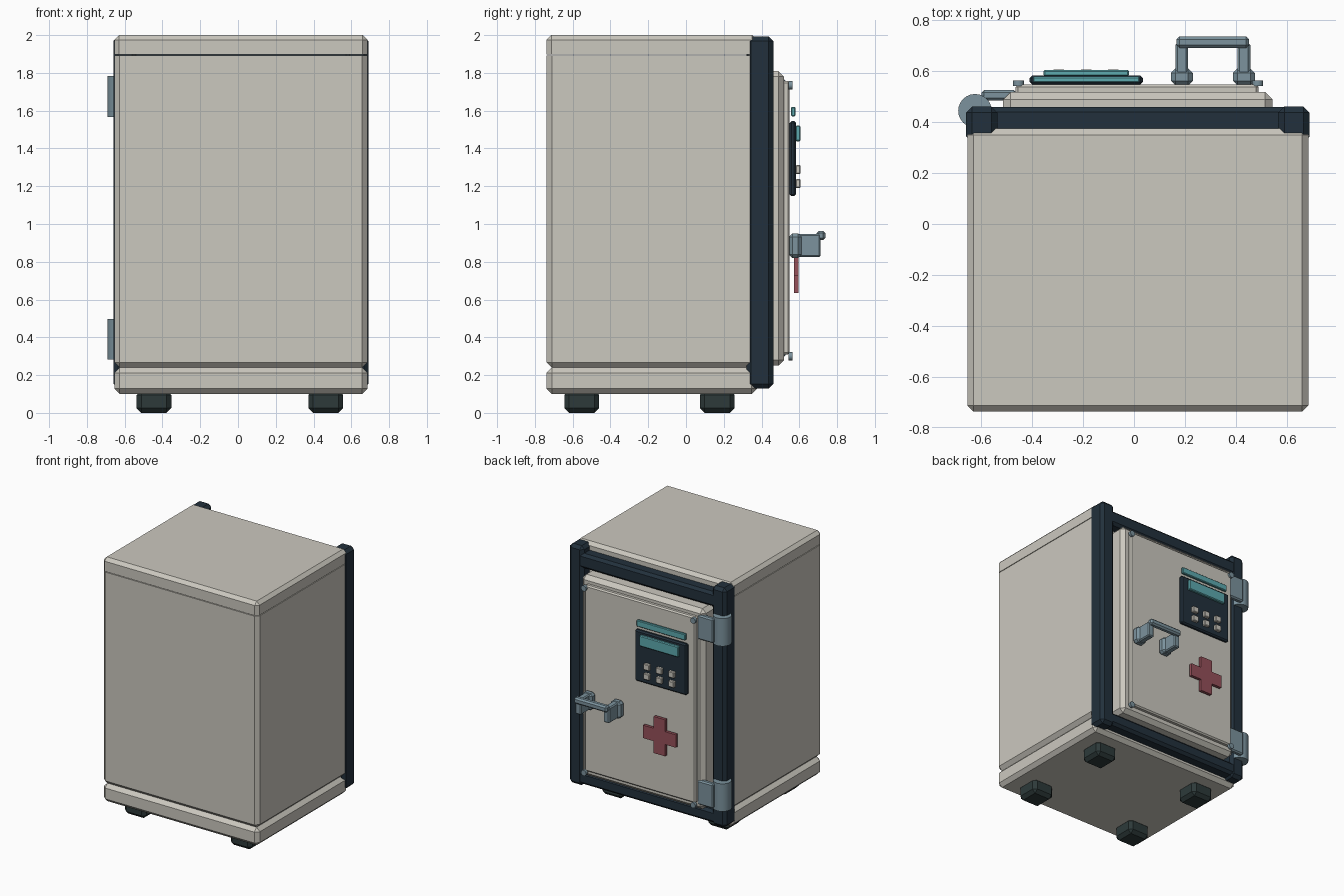
import bpy, bmesh, math
from mathutils import Matrix, Vector

if "Cube" in bpy.data.objects:
    bpy.data.objects.remove(bpy.data.objects["Cube"])


def material(name, rgb):
    m = bpy.data.materials.new(name)
    m.diffuse_color = (*rgb, 1)
    m.use_nodes = True
    m.node_tree.nodes["Principled BSDF"].inputs["Base Color"].default_value = m.diffuse_color
    return m


BEIGE = material("warm_grey_paint", (0.60, 0.58, 0.52))
NAVY = material("navy_frame", (0.016, 0.03, 0.045))
STEEL = material("blue_steel", (0.20, 0.29, 0.34))
TEAL = material("teal_glass", (0.11, 0.40, 0.43))
RED = material("muted_red", (0.30, 0.08, 0.10))
RUBBER = material("dark_rubber", (0.026, 0.042, 0.042))


def finish(name, bm, mat):
    bmesh.ops.recalc_face_normals(bm, faces=bm.faces)
    me = bpy.data.meshes.new(name)
    bm.to_mesh(me)
    bm.free()
    me.materials.append(mat)
    ob = bpy.data.objects.new(name, me)
    bpy.context.collection.objects.link(ob)
    return ob


def box(name, x, y, z, mat, bevel=0.0, sharp_z=None):
    """Chamfered box from ranges; edges lying on height sharp_z stay square."""
    bm = bmesh.new()
    bmesh.ops.create_cube(bm, size=1)
    for v in bm.verts:
        v.co = Vector([r[0] if c < 0 else r[1] for c, r in zip(v.co, (x, y, z))])
    if bevel:
        edges = [e for e in bm.edges if sharp_z is None or
                 any(abs(v.co.z - sharp_z) > 1e-5 for v in e.verts)]
        bmesh.ops.bevel(bm, geom=edges, offset=bevel, segments=1,
                        affect='EDGES', profile=0.5)
    return finish(name, bm, mat)


def disc(name, centre, radius, depth, axis, mat, sides):
    bm = bmesh.new()
    rot = Matrix.Rotation(math.pi / 2, 4, 'X') if axis == 'Y' else Matrix()
    bmesh.ops.create_cone(bm, cap_ends=True, segments=sides, radius1=radius,
                          radius2=radius, depth=depth,
                          matrix=Matrix.Translation(centre) @ rot)
    ob = finish(name, bm, mat)
    for p in ob.data.polygons:
        p.use_smooth = len(p.vertices) == 4
    for e in ob.data.edges:
        a, b = (ob.data.vertices[i].co for i in e.vertices)
        i = 1 if axis == 'Y' else 2
        e.use_edge_sharp = abs(a[i] - b[i]) < 1e-5
    return ob


CX = 0.015  # middle of the cabinet
BX, BY = (-0.655, 0.685), (-0.738, 0.375)

# Cabinet: plinth, main body and lid, with a V groove above the plinth
box("plinth", BX, BY, (0.10, 0.24), BEIGE, 0.028)
box("main_body", BX, BY, (0.24, 1.892), BEIGE, 0.028, sharp_z=1.892)
box("lid", BX, BY, (1.897, 2.0), BEIGE, 0.025, sharp_z=1.897)

# Feet
for i, x in enumerate((-0.445, 0.465)):
    for j, y in enumerate((-0.552, 0.165)):
        box(f"foot_{i}{j}", (x - 0.092, x + 0.092), (y - 0.092, y + 0.092),
            (0.0, 0.12), RUBBER, 0.025)

# Door frame
for side, n in ((-1, "left"), (1, "right")):
    xs = sorted((CX + side * 0.675, CX + side * 0.552))
    box(f"frame_post_{n}", xs, (0.32, 0.462), (0.13, 1.992), NAVY, 0.024)
for n, z in (("top", (1.825, 1.94)), ("bottom", (0.145, 0.245))):
    box(f"frame_bar_{n}", (-0.58, 0.61), (0.34, 0.46), z, NAVY, 0.02)

# Door slab and front panel
box("door", (-0.515, 0.545), (0.36, 0.519), (0.25, 1.81), BEIGE, 0.03)
box("door_panel", (-0.465, 0.49), (0.50, 0.549), (0.31, 1.757), BEIGE, 0.01)

# Panel screws
for i, x in enumerate((-0.454, 0.486)):
    for j, z in enumerate((0.30, 1.735)):
        disc(f"screw_{i}{j}", (x, 0.554, z), 0.022, 0.022, 'Y', STEEL, 12)

# Hinges
for n, z in (("lower", 0.39), ("upper", 1.675)):
    disc(f"hinge_barrel_{n}", (-0.625, 0.445, z), 0.066, 0.215, 'Z', STEEL, 24)
    box(f"hinge_plate_{n}", (-0.60, -0.462), (0.485, 0.526),
        (z - 0.095, z + 0.095), STEEL, 0.01)

# Keypad with screen, status strip and keys
KX = -0.188
box("keypad", (KX - 0.223, KX + 0.223), (0.549, 0.583), (1.147, 1.545), NAVY, 0.01)
box("status_strip", (KX - 0.21, KX + 0.21), (0.556, 0.579), (1.57, 1.62), TEAL, 0.005)
box("screen", (KX - 0.168, KX + 0.168), (0.58, 0.606), (1.438, 1.522), TEAL, 0.006)
for i in range(3):
    for j, z in enumerate((1.214, 1.288)):
        x = KX + (i - 1) * 0.107
        box(f"key_{i}{j}", (x - 0.025, x + 0.025), (0.58, 0.607),
            (z - 0.024, z + 0.024), BEIGE, 0.005)

# Cross badge, extruded from a twelve-point outline
a, b = 0.05, 0.142
quarter = [(a, b), (a, a), (b, a)]
outline = []
for k in range(4):
    c, s = round(math.cos(-k * math.pi / 2)), round(math.sin(-k * math.pi / 2))
    outline += [(c * u - s * v, s * u + c * v) for u, v in quarter]
bm = bmesh.new()
face = bm.faces.new([bm.verts.new((KX + u, 0.573, 0.777 + v)) for u, v in outline])
ext = bmesh.ops.extrude_face_region(bm, geom=[face])
bmesh.ops.translate(bm, vec=(0, 0.023, 0),
                    verts=[g for g in ext["geom"] if isinstance(g, bmesh.types.BMVert)])
finish("cross_badge", bm, RED)

# Handle: two pedestals, two arms and a grip bar
for n, x in (("left", 0.188), ("right", 0.432)):
    box(f"handle_pedestal_{n}", (x - 0.043, x + 0.043), (0.545, 0.612),
        (0.82, 0.95), STEEL, 0.018)
    box(f"handle_arm_{n}", (x - 0.025, x + 0.025), (0.58, 0.712),
        (0.825, 0.946), STEEL, 0.008)
box("handle_grip", (0.167, 0.453), (0.692, 0.738), (0.915, 0.964), STEEL, 0.012)
